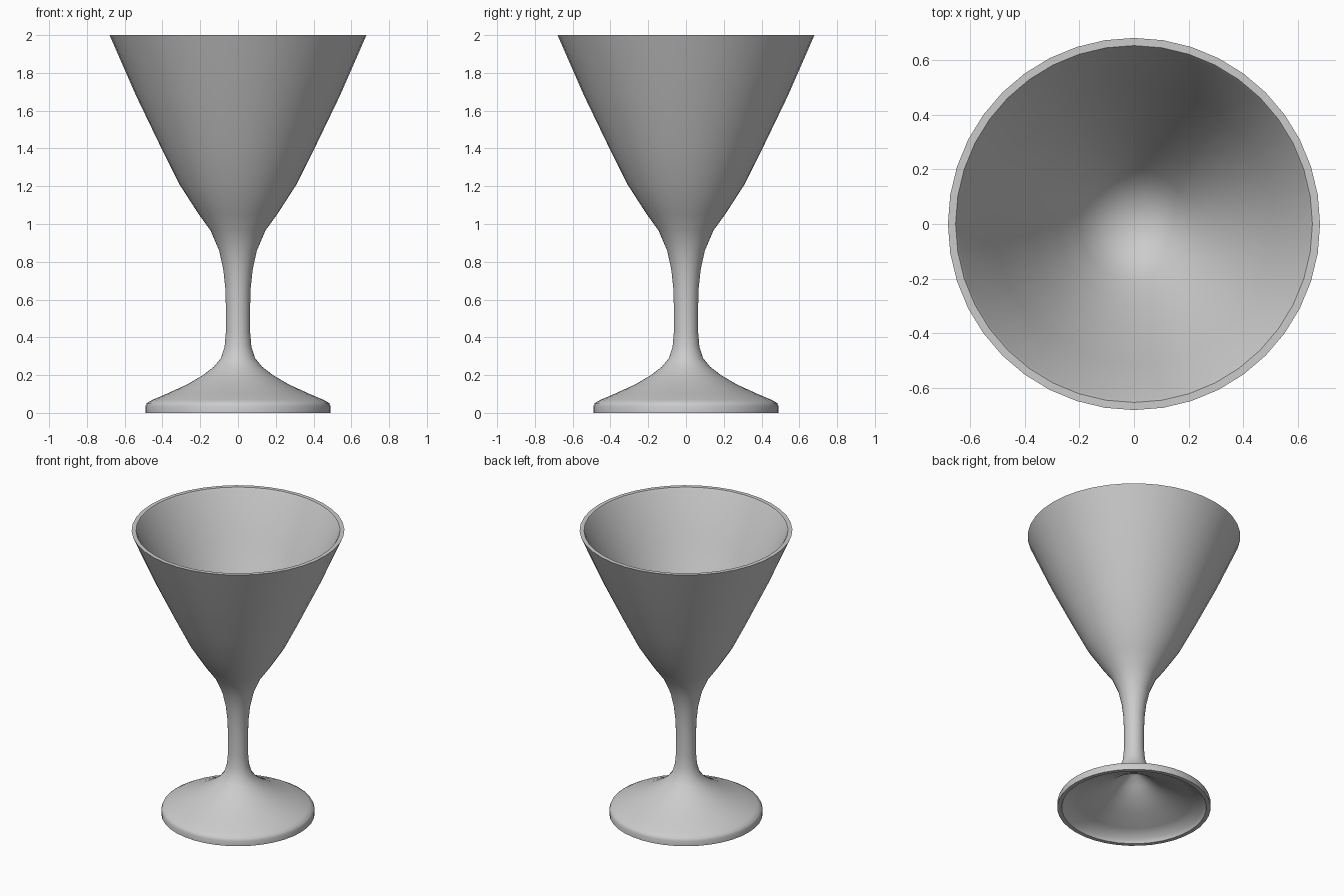
import bpy, bmesh, math

if "Cube" in bpy.data.objects:
    bpy.data.objects.remove(bpy.data.objects["Cube"])

SIDES = 40


def lathe(name, profile):
    """Spin an (r, z) profile around the z axis; r = 0 ends become poles."""
    bm = bmesh.new()
    rings = []
    for r, z in profile:
        if r == 0:
            rings.append([bm.verts.new((0, 0, z))] * SIDES)
        else:
            rings.append([bm.verts.new((r * math.cos(a), r * math.sin(a), z))
                          for a in (2 * math.pi * i / SIDES for i in range(SIDES))])
    for low, high in zip(rings, rings[1:]):
        for i in range(SIDES):
            j = (i + 1) % SIDES
            bm.faces.new(dict.fromkeys((low[i], low[j], high[j], high[i])))
    bmesh.ops.recalc_face_normals(bm, faces=bm.faces)
    mesh = bpy.data.meshes.new(name)
    bm.to_mesh(mesh)
    bm.free()
    obj = bpy.data.objects.new(name, mesh)
    bpy.context.collection.objects.link(obj)
    bpy.context.view_layer.objects.active = obj
    obj.select_set(True)
    bpy.ops.object.shade_smooth_by_angle(angle=math.radians(50))
    return obj


# Hollow underside of the foot
underside = [(0, 0.27), (0.04, 0.255), (0.09, 0.21), (0.16, 0.155),
             (0.26, 0.105), (0.37, 0.06), (0.45, 0.03), (0.462, 0)]
# Foot, stem and outside of the bowl
outside = [(0.49, 0), (0.49, 0.035), (0.483, 0.052), (0.455, 0.068), (0.38, 0.1),
           (0.27, 0.15), (0.185, 0.2), (0.127, 0.245), (0.09, 0.29), (0.071, 0.35),
           (0.064, 0.43), (0.064, 0.55), (0.067, 0.66), (0.078, 0.76), (0.1, 0.86),
           (0.145, 0.965), (0.21, 1.055), (0.31, 1.21), (0.405, 1.4), (0.54, 1.68),
           (0.68, 2.0)]
# Inside of the bowl down to its rounded bottom
inside = [(0.652, 2.0), (0.642, 1.985), (0.51, 1.68), (0.375, 1.4), (0.28, 1.225),
          (0.2, 1.1), (0.15, 1.04), (0.08, 0.995), (0, 0.98)]

lathe("goblet", underside + outside + inside)
